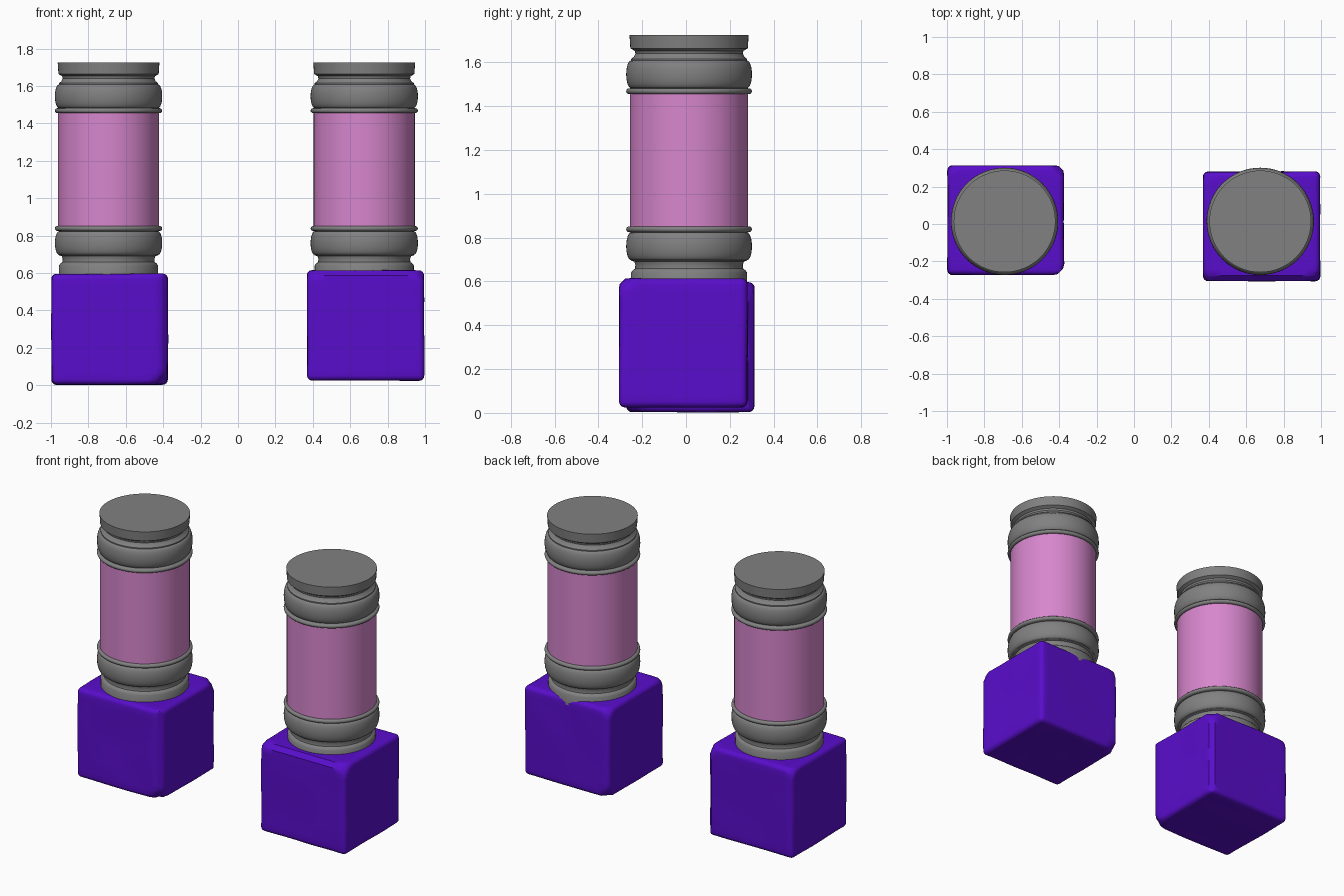
import bpy, bmesh, math
from mathutils import Vector, noise

cube = bpy.data.objects.get("Cube")
if cube:
    bpy.data.objects.remove(cube, do_unlink=True)


def material(name, rgb):
    m = bpy.data.materials.new(name)
    m.use_nodes = True
    m.diffuse_color = (*rgb, 1)
    bsdf = m.node_tree.nodes["Principled BSDF"]
    bsdf.inputs["Base Color"].default_value = (*rgb, 1)
    bsdf.inputs["Roughness"].default_value = 0.7
    return m


GREY = material("stone grey", (0.22, 0.22, 0.22))
PINK = material("shaft pink", (0.68, 0.24, 0.61))
PURPLE = material("block purple", (0.10, 0.004, 0.60))


def finish(bm, name, mat, location, angle):
    bmesh.ops.recalc_face_normals(bm, faces=bm.faces)
    mesh = bpy.data.meshes.new(name)
    bm.to_mesh(mesh)
    bm.free()
    mesh.materials.append(mat)
    obj = bpy.data.objects.new(name, mesh)
    obj.location = location
    bpy.context.collection.objects.link(obj)
    bpy.ops.object.select_all(action='DESELECT')
    obj.select_set(True)
    bpy.context.view_layer.objects.active = obj
    bpy.ops.object.shade_smooth_by_angle(angle=math.radians(angle))
    return obj


def lathe(name, profile, mat, location, segments=64):
    """Revolve (radius, height) points and cap both ends."""
    bm = bmesh.new()
    rings = []
    for r, z in profile:
        rings.append([bm.verts.new((r * math.cos(a), r * math.sin(a), z))
                      for a in (math.tau * i / segments for i in range(segments))])
    for low, high in zip(rings, rings[1:]):
        for i in range(segments):
            j = (i + 1) % segments
            bm.faces.new((low[i], low[j], high[j], high[i]))
    bm.faces.new(rings[0][::-1])
    bm.faces.new(rings[-1])
    return finish(bm, name, mat, location, 35)


def bulge(z, half, inner=0.258, outer=0.287, steps=12):
    """Rounded cushion moulding."""
    angles = (math.pi * (i / steps - 0.5) for i in range(steps + 1))
    return [(inner + (outer - inner) * math.cos(a), z + half * math.sin(a)) for a in angles]


def ring(z, half=0.013, inner=0.274, outer=0.287):
    return bulge(z, half, inner, outer, 6)


def stone_block(name, low, high, chips, seed):
    """Worn cube: chipped corners, rounded edges and slightly wavy faces."""
    low, high = Vector(low), Vector(high)
    size, centre = high - low, (low + high) / 2
    bm = bmesh.new()
    bmesh.ops.create_cube(bm, size=1)
    bmesh.ops.scale(bm, vec=size, verts=bm.verts)
    bmesh.ops.bevel(bm, geom=bm.edges[:], offset=0.028, segments=4,
                    profile=0.5, affect='EDGES')
    long_edges = [e for e in bm.edges if e.calc_length() > 0.3]
    bmesh.ops.subdivide_edges(bm, edges=long_edges, cuts=15, use_grid_fill=True)
    for v in bm.verts:
        # wear only cuts inwards, so the overall size stays
        wave = 0.5 + 0.5 * noise.noise(v.co * 4 + Vector((seed, seed, seed)))
        v.co *= 1 - 0.022 * wave
        for corner, depth in chips:
            n = Vector(corner).normalized()
            reach = sum(abs(c) * s / 2 for c, s in zip(n, size)) - depth
            over = v.co.dot(n) - reach
            if over > 0:
                v.co -= n * over
    return finish(bm, name, PURPLE, centre, 40)


# Turned column parts, shared by both sides
BASE = ([(0.265, 0.57), (0.265, 0.64), (0.258, 0.65), (0.247, 0.658), (0.245, 0.675),
         (0.25, 0.69), (0.265, 0.695)] + bulge(0.76, 0.063, 0.265)
        + ring(0.838) + [(0.265, 0.851)])
CAP = ([(0.265, 1.455)] + ring(1.468) + bulge(1.545, 0.063, 0.265)
       + [(0.265, 1.615), (0.252, 1.625), (0.245, 1.64), (0.248, 1.652), (0.258, 1.658),
          (0.268, 1.664), (0.272, 1.725)])
SHAFT = [(0.27, 0.845), (0.27, 1.46)]

for side, x in (("right", -0.692), ("left", 0.675)):
    place = (x, 0.014, 0)
    lathe(side + "_column_base", BASE, GREY, place)
    lathe(side + "_column_shaft", SHAFT, PINK, place)
    lathe(side + "_column_cap", CAP, GREY, place)

# Worn plinth blocks
stone_block("right_plinth", (-1.0, -0.275, 0.0), (-0.372, 0.315, 0.598),
            [((1, -1, -1), 0.06), ((1, -1, 0), 0.03), ((1, 1, 1), 0.05),
             ((-1, 1, 1), 0.035), ((1, 1, 0), 0.025)], 2.3)
stone_block("left_plinth", (0.366, -0.308, 0.022), (0.998, 0.283, 0.617),
            [((1, -1, 1), 0.045), ((-1, -1, 1), 0.04), ((-1, 1, 1), 0.04),
             ((-1, 1, -1), 0.05), ((0, -1, 1), 0.025)], 7.1)
